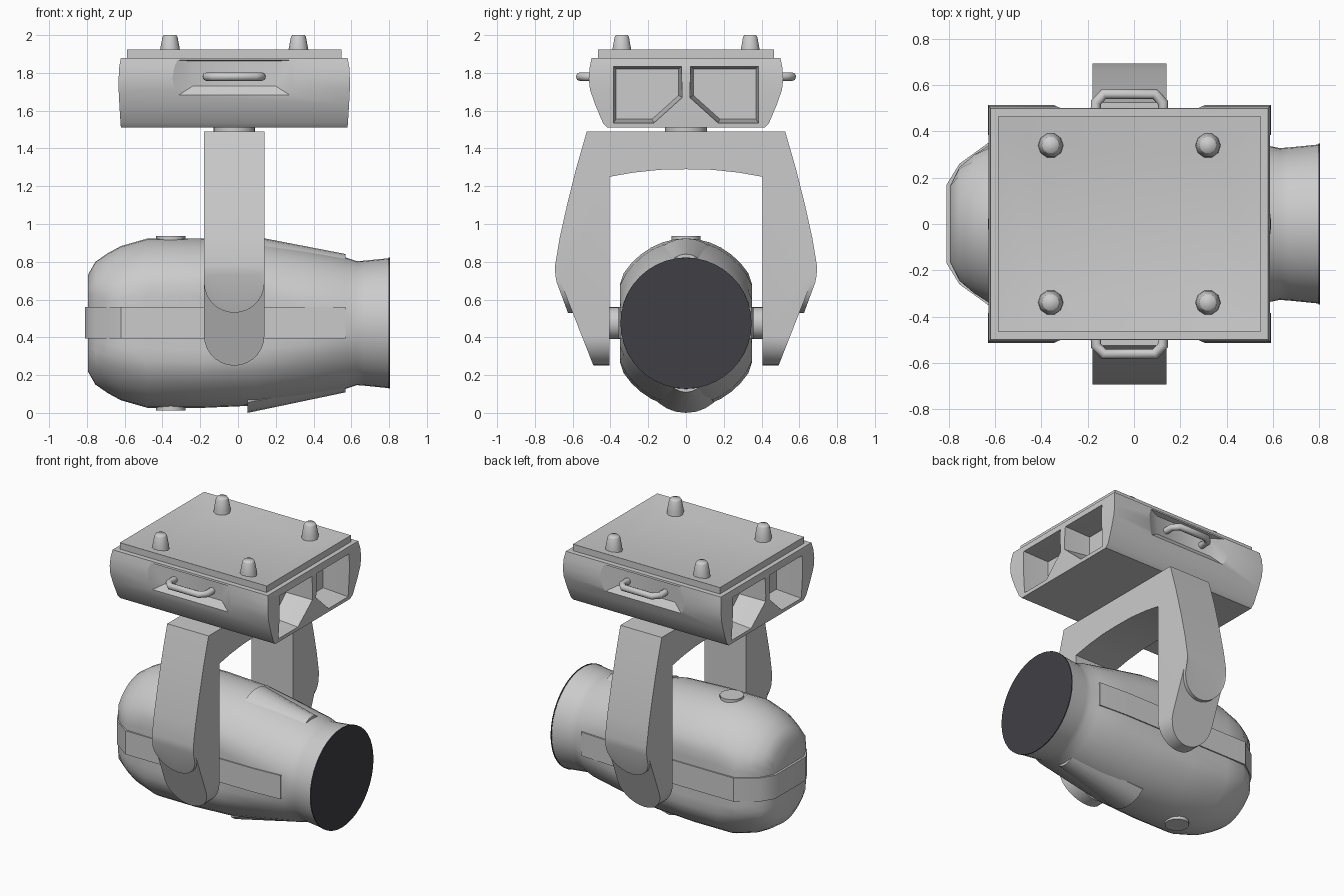
import bpy, bmesh
from math import sin, cos, pi, sqrt

if "Cube" in bpy.data.objects:
    bpy.data.objects.remove(bpy.data.objects["Cube"])

CX, CZ = -0.02, 0.475      # yoke/base centre line, tilt axis height


def finish(obj, angle=0.6):
    bpy.ops.object.select_all(action='DESELECT')
    obj.select_set(True)
    bpy.context.view_layer.objects.active = obj
    bpy.ops.object.shade_smooth_by_angle(angle=angle)
    return obj


def loft(name, rings, angle=0.6):
    """Skin equal-length closed rings and cap both ends."""
    bm = bmesh.new()
    vs = [[bm.verts.new(p) for p in r] for r in rings]
    n = len(rings[0])
    for a, b in zip(vs, vs[1:]):
        for i in range(n):
            j = (i + 1) % n
            bm.faces.new((a[i], a[j], b[j], b[i]))
    bm.faces.new(vs[0][::-1])
    bm.faces.new(vs[-1])
    bmesh.ops.recalc_face_normals(bm, faces=bm.faces)
    me = bpy.data.meshes.new(name)
    bm.to_mesh(me)
    bm.free()
    obj = bpy.data.objects.new(name, me)
    bpy.context.collection.objects.link(obj)
    return finish(obj, angle)


def disc(c, r, axis, n=24):
    """Ring of points around c, perpendicular to axis."""
    pts = []
    for i in range(n):
        p = list(c)
        u, v = [k for k in range(3) if k != axis]
        p[u] += r * cos(2 * pi * i / n)
        p[v] += r * sin(2 * pi * i / n)
        pts.append(p)
    return pts


def cut(obj, cutter):
    mod = obj.modifiers.new("cut", 'BOOLEAN')
    mod.operation, mod.solver, mod.object = 'DIFFERENCE', 'EXACT', cutter
    bpy.context.view_layer.objects.active = obj
    bpy.ops.object.modifier_apply(modifier=mod.name)
    bpy.data.objects.remove(cutter)


# Base housing with sunken top tray: (half x, half y, z)
levels = [(.600, .415, 1.51), (.602, .44, 1.535), (.608, .48, 1.63), (.612, .508, 1.71), (.612, .515, 1.77),
          (.609, .51, 1.83), (.60, .50, 1.88), (.568, .465, 1.88), (.568, .465, 1.925), (.38, .33, 1.895)]
base = loft("base_housing", [[(CX + sx * hx, sy * hy, z) for sx, sy in ((-1, -1), (1, -1), (1, 1), (-1, 1))]
                             for hx, hy, z in levels])

# Connector pockets in both ends, tapering inwards beside a central rib
for sx in (-1, 1):
    for sy in (-1, 1):
        mouth = [(.025, 1.835), (.385, 1.835), (.385, 1.535), (.17, 1.535), (.02, 1.67)]
        back = [(.04, 1.82), (.37, 1.82), (.37, 1.555), (.18, 1.555), (.04, 1.68)]
        cut(base, loft("pocket_cutter", [[(CX + sx * x, sy * y, z) for y, z in prof]
                                         for x, prof in ((.64, mouth), (.595, mouth), (.42, back))]))

# Shallow flared handle recesses, front and back
for sy in (-1, 1):
    rings = []
    for y, hw, z0, z1 in ((.53, .36, 1.64, 1.872), (.465, .22, 1.73, 1.862)):
        rings.append([(CX + a * hw, sy * y, z) for a, z in ((-1, z0), (1, z0), (1, z1), (-1, z1))])
    cut(base, loft("recess_cutter", rings))
finish(base, .9)

# Feet
for x in (-.36, .32):
    for y in (-.34, .34):
        loft("foot", [disc((x, y, z), r, 2, 10) for z, r in
                      ((1.88, .056), (1.925, .052), (1.99, .04), (2.0, .033))], 1.2)

# Carry handles
for sy in (-1, 1):
    cu = bpy.data.curves.new("carry_handle", 'CURVE')
    cu.dimensions, cu.bevel_depth, cu.bevel_resolution, cu.use_fill_caps = '3D', .023, 2, True
    sp = cu.splines.new('POLY')
    path = [(-.145, .45), (-.145, .525), (-.11, .562), (.11, .562), (.145, .525), (.145, .45)]
    sp.points.add(len(path) - 1)
    for pt, (x, y) in zip(sp.points, path):
        pt.co = (CX + x, sy * y, 1.78, 1)
    ob = bpy.data.objects.new("carry_handle", cu)
    bpy.context.collection.objects.link(ob)
    bpy.ops.object.select_all(action='DESELECT')
    ob.select_set(True)
    bpy.context.view_layer.objects.active = ob
    bpy.ops.object.convert(target='MESH')
    finish(bpy.context.view_layer.objects.active, .9)

# Pan neck
loft("pan_neck", [disc((CX, 0, z), .11, 2) for z in (1.48, 1.52)])


# Yoke: side profile swept across x, with arm ends rounded
def yoke_slice(dx):
    e = .16 - sqrt(max(0, .0256 - dx * dx))
    s, b = .53 + e, .25 + e
    taper = lambda z: .49 + (z - .25) * .393
    half = [(.26, 1.49), (.525, 1.49), (.58, 1.3), (.63, 1.1), (.67, .92), (.693, .78), (.692, .73),
            (.625 + (s - .53) * .37, s), (taper(s), s), (taper(b), b), (.405, b), (.405, 1.25),
            (.28, 1.272), (.14, 1.287)]
    prof = [(0, 1.49)] + half + [(0, 1.29)] + [(-y, z) for y, z in half[::-1]]
    return [(CX + dx, y, z) for y, z in prof]


loft("yoke", [yoke_slice(-.16 * cos(pi * i / 14)) for i in range(15)])

# Tilt pivots
for sy in (-1, 1):
    loft("tilt_pivot", [disc((CX, sy * y, CZ), .085, 1) for y in (.32, .42)])


# Lamp head: oval sections with flattened sides (x, radius, half width, oval factor)
def head_ring(x, r, w, k):
    return [(x, max(-w, min(w, k * r * cos(a))), CZ + r * sin(a)) for a in (2 * pi * i / 40 for i in range(40))]


stations = [(-.795, .255, .165, .91), (-.755, .325, .245, .91), (-.69, .37, .30, .91), (-.62, .408, .345, .91),
            (-.48, .448, .35, .91), (-.2, .449, .35, .91), (.1, .436, .35, .91), (.35, .392, .35, .94),
            (.57, .348, .34, 1), (.63, .328, .328, 1), (.67, .331, .331, 1), (.80, .344, .344, 1)]
loft("lamp_head", [head_ring(*s) for s in stations])

# Front lens
lens = loft("front_lens", [disc((x, 0, CZ), r, 0, 40) for x, r in ((.798, .347), (.805, .347))])
mat = bpy.data.materials.new("dark_glass")
mat.diffuse_color = (.05, .05, .06, 1)
mat.use_nodes = True
mat.node_tree.nodes["Principled BSDF"].inputs["Base Color"].default_value = mat.diffuse_color
lens.data.materials.append(mat)

# Side band around the head
outline = [(.57, .345), (.35, .358), (-.62, .358), (-.755, .26), (-.81, .17)]
outline += [(x, -y) for x, y in outline[::-1]]
loft("head_band", [[(x, y, z) for x, y in outline] for z in (.395, .56)])


# Raised wedge panels and round caps on the top and bottom of the head
def panel_ring(x, r, s, a=.34, n=6):
    arc = [2 * i / n - 1 for i in range(n + 1)]
    pts = [(r - .03 * t * t, a * t) for t in arc] + [(r - .06, a * t) for t in arc[::-1]]
    return [(x, q * sin(t), CZ + s * q * cos(t)) for q, t in pts]


for s, x0, r0 in ((1, .14, .449), (-1, .05, .475)):
    loft("head_panel", [panel_ring(x0, r0, s), panel_ring(.57, .366, s, .25)])
    loft("head_cap", [disc((-.355, 0, CZ + s * z), .078, 2, 12) for z in (.40, .462)])
